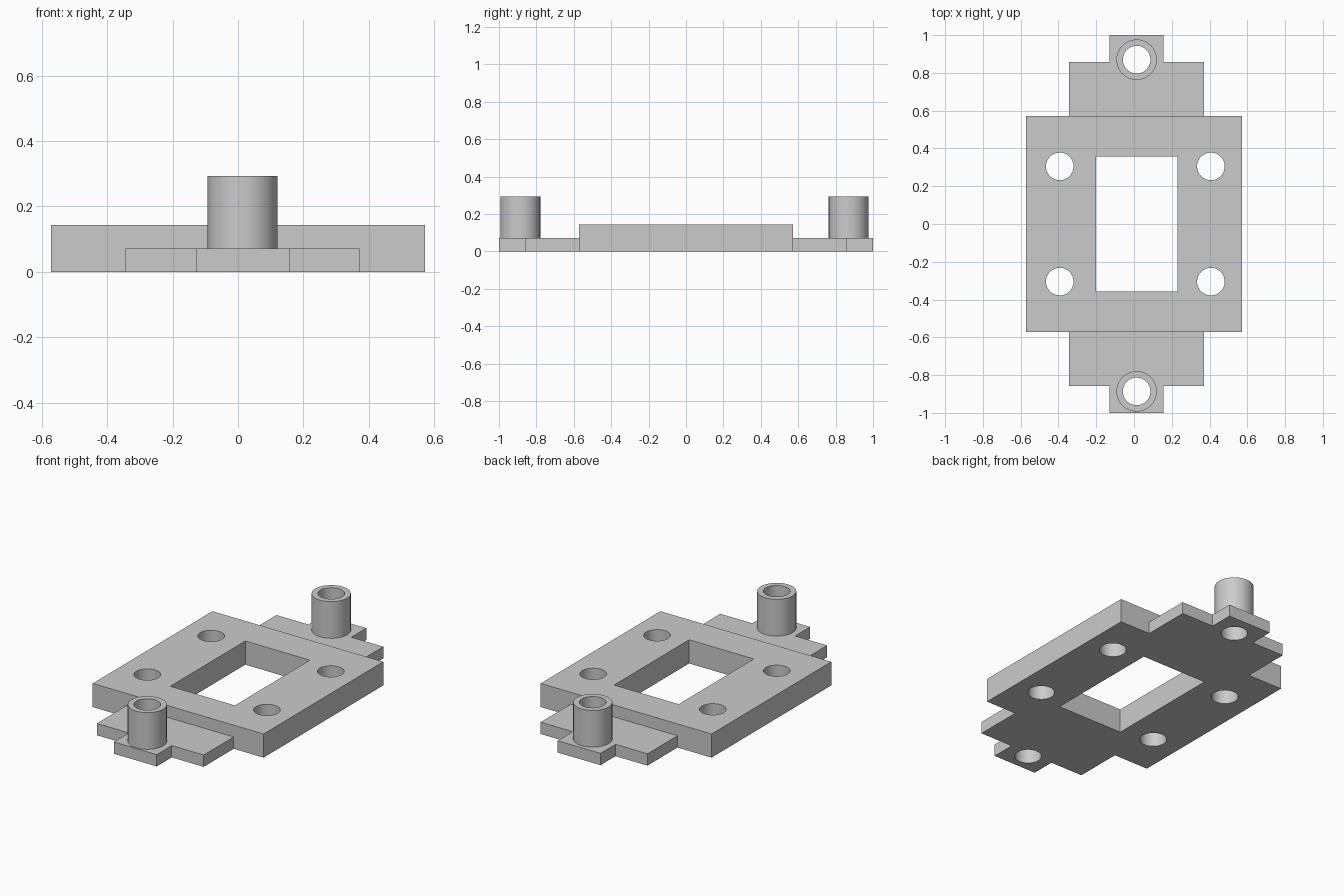
import bpy
import bmesh
from math import cos, sin, tau

cube = bpy.data.objects.get("Cube")
if cube:
    bpy.data.objects.remove(cube, do_unlink=True)

# Main dimensions
MID_X = 0.014
PLATE_H, TAB_H, TUBE_TOP = 0.143, 0.0715, 0.293
HOLE_R, TUBE_R, SIDES = 0.073, 0.107, 64
TUBE_Y = (0.87, -0.886)

grey = bpy.data.materials.new("plain grey")
grey.use_nodes = True
colour = (0.6, 0.6, 0.6, 1)
grey.diffuse_color = colour
grey.node_tree.nodes["Principled BSDF"].inputs["Base Color"].default_value = colour


def finish(name, bm):
    bmesh.ops.recalc_face_normals(bm, faces=bm.faces)
    mesh = bpy.data.meshes.new(name)
    bm.to_mesh(mesh)
    bm.free()
    mesh.materials.append(grey)
    obj = bpy.data.objects.new(name, mesh)
    bpy.context.collection.objects.link(obj)
    return obj


def prism(name, outline, z0, z1):
    bm = bmesh.new()
    face = bm.faces.new([bm.verts.new((x, y, z0)) for x, y in outline])
    top = bmesh.ops.extrude_face_region(bm, geom=[face])["geom"]
    verts = [v for v in top if isinstance(v, bmesh.types.BMVert)]
    bmesh.ops.translate(bm, verts=verts, vec=(0, 0, z1 - z0))
    return finish(name, bm)


def rect(cx, hx, hy):
    return [(cx - hx, -hy), (cx + hx, -hy), (cx + hx, hy), (cx - hx, hy)]


def circle(cx, cy, r):
    return [(cx + r * cos(tau * i / SIDES), cy + r * sin(tau * i / SIDES))
            for i in range(SIDES)]


def combine(target, other, operation):
    mod = target.modifiers.new(operation.lower(), "BOOLEAN")
    mod.operation, mod.solver, mod.object = operation, "EXACT", other
    bpy.context.view_layer.objects.active = target
    bpy.ops.object.modifier_apply(modifier=mod.name)
    bpy.data.objects.remove(other, do_unlink=True)


def smooth(obj):
    bpy.ops.object.select_all(action="DESELECT")
    obj.select_set(True)
    bpy.context.view_layer.objects.active = obj
    bpy.ops.object.shade_smooth_by_angle(angle=0.6)


# Thick square plate with thin stepped tabs at both ends
plate = prism("mounting_plate", rect(0, 0.571, 0.571), 0, PLATE_H)
side = [(0.357, 0.857), (0.143, 0.857), (0.143, 1.0)]
right = [(x, -y) for x, y in reversed(side)] + side
stepped = right + [(-x, -y) for x, y in right]
tabs = prism("end_tabs", [(MID_X + x, y) for x, y in stepped], 0, TAB_H)
combine(plate, tabs, "UNION")

# Rectangular window, four bolt holes and the two bores under the tubes
cuts = [rect(MID_X, 0.216, 0.358)]
cuts += [circle(x, y, HOLE_R) for x in (-0.393, 0.407) for y in (-0.305, 0.305)]
cuts += [circle(MID_X, y, HOLE_R) for y in TUBE_Y]
for outline in cuts:
    cutter = prism("cutter", outline, -0.1, 0.4)
    cutter.hide_render = True
    combine(plate, cutter, "DIFFERENCE")
smooth(plate)

# Hollow tubes standing on the tabs: inner wall, rim and outer wall
for name, cy in zip(("back_tube", "front_tube"), TUBE_Y):
    bm = bmesh.new()
    profile = [(HOLE_R, TAB_H), (HOLE_R, TUBE_TOP), (TUBE_R, TUBE_TOP), (TUBE_R, TAB_H)]
    rings = [[bm.verts.new((x, y, z)) for x, y in circle(MID_X, cy, r)]
             for r, z in profile]
    for a, b in zip(rings, rings[1:]):
        for i in range(SIDES):
            j = (i + 1) % SIDES
            bm.faces.new((a[i], b[i], b[j], a[j]))
    tube = finish(name, bm)
    # Point the open shell outward, judged by its rim
    rim = max(tube.data.polygons, key=lambda p: p.center.z)
    if rim.normal.z < 0:
        tube.data.flip_normals()
    smooth(tube)
